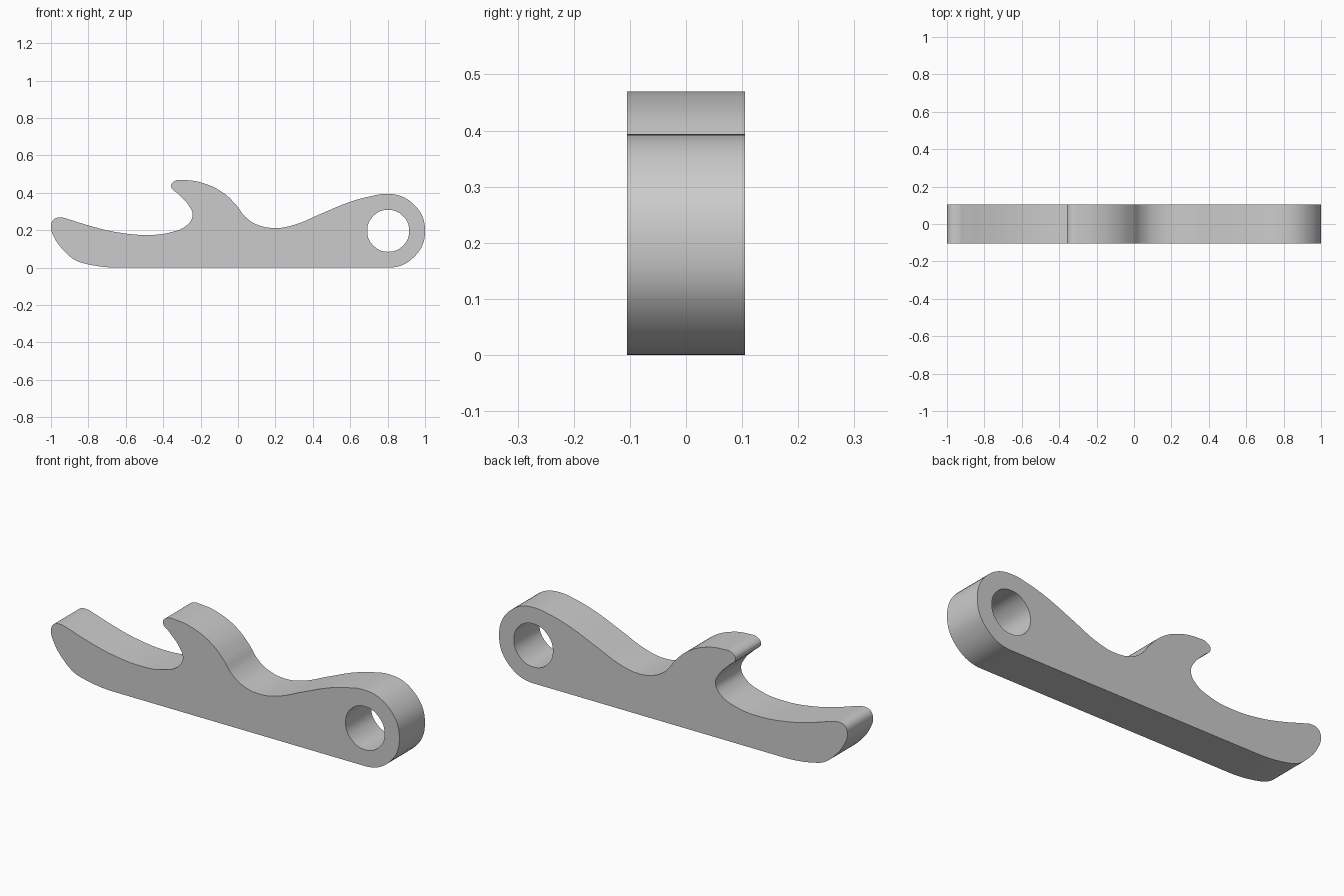
import bpy, bmesh, math
from mathutils import Vector

cube = bpy.data.objects.get("Cube")
if cube:
    bpy.data.objects.remove(cube, do_unlink=True)

HALF_THICKNESS = 0.105
RING_X, RING_Z, RING_R, HOLE_R = 0.803, 0.197, 0.197, 0.112

# Side profile: belly corner, tail tip, trough, hook, dip, slope to the ring
profile = [
    (-0.64, 0), (-0.82, 0.022), (-0.87, 0.04), (-0.93, 0.09), (-0.98, 0.157),
    (-1, 0.222), (-0.985, 0.258), (-0.945, 0.268), (-0.9, 0.257), (-0.8, 0.226),
    (-0.65, 0.19), (-0.48, 0.175), (-0.36, 0.189), (-0.27, 0.23), (-0.243, 0.28),
    (-0.265, 0.335), (-0.32, 0.394), (-0.358, 0.436), (-0.34, 0.462), (-0.28, 0.468),
    (-0.18, 0.45), (-0.08, 0.401), (-0.01, 0.335), (0.04, 0.271), (0.1, 0.231),
    (0.2, 0.212), (0.3, 0.229), (0.45, 0.291), (0.6, 0.352), (0.71, 0.382),
]


def ring_point(angle, radius):
    a = math.radians(angle)
    return (RING_X + radius * math.cos(a), RING_Z + radius * math.sin(a))


def add_spline(curve, points):
    spline = curve.splines.new('BEZIER')
    spline.bezier_points.add(len(points) - 1)
    spline.use_cyclic_u = True
    spline.resolution_u = 8
    for bp, (x, z) in zip(spline.bezier_points, points):
        bp.co = (x, z, 0)
        bp.handle_left_type = bp.handle_right_type = 'AUTO'
    return spline.bezier_points


curve = bpy.data.curves.new("bottle_opener_profile", 'CURVE')
curve.dimensions = '2D'
curve.fill_mode = 'BOTH'
curve.extrude = HALF_THICKNESS

# Outline ending with the round ring end, then the hole
outline = profile + [ring_point(a, RING_R) for a in (90, 45, 0, -45, -90)]
pts = add_spline(curve, outline)
add_spline(curve, [ring_point(a, HOLE_R) for a in range(0, 360, 45)])

# Level tangents where the ring meets the slope and the flat underside
arm = Vector((RING_R * 0.265, 0, 0))
for bp, side in ((pts[len(profile)], 1), (pts[-1], -1)):
    bp.handle_left_type = bp.handle_right_type = 'FREE'
    bp.handle_left = bp.co - arm * side
    bp.handle_right = bp.co + arm * side
pts[0].handle_left_type = pts[0].handle_right_type = 'FREE'
pts[0].handle_left = pts[0].co + arm
pts[0].handle_right = pts[0].co - arm

body = bpy.data.objects.new("opener_body", curve)
bpy.context.collection.objects.link(body)
body.rotation_euler.x = math.pi / 2

# Turn the filled curve into a clean solid
bpy.ops.object.select_all(action='DESELECT')
body.select_set(True)
bpy.context.view_layer.objects.active = body
bpy.ops.object.convert(target='MESH')
body = bpy.context.view_layer.objects.active
body.name = "opener_body"
bpy.ops.object.transform_apply(location=False, rotation=True, scale=False)

bm = bmesh.new()
bm.from_mesh(body.data)
bmesh.ops.remove_doubles(bm, verts=bm.verts, dist=0.0002)
bmesh.ops.recalc_face_normals(bm, faces=bm.faces)
bm.to_mesh(body.data)
bm.free()
bpy.ops.object.shade_smooth_by_angle(angle=math.radians(30))

# Plain grey
grey = bpy.data.materials.new("light_grey")
grey.use_nodes = True
colour = (0.6, 0.6, 0.6, 1)
grey.diffuse_color = colour
grey.node_tree.nodes["Principled BSDF"].inputs["Base Color"].default_value = colour
body.data.materials.clear()
body.data.materials.append(grey)
